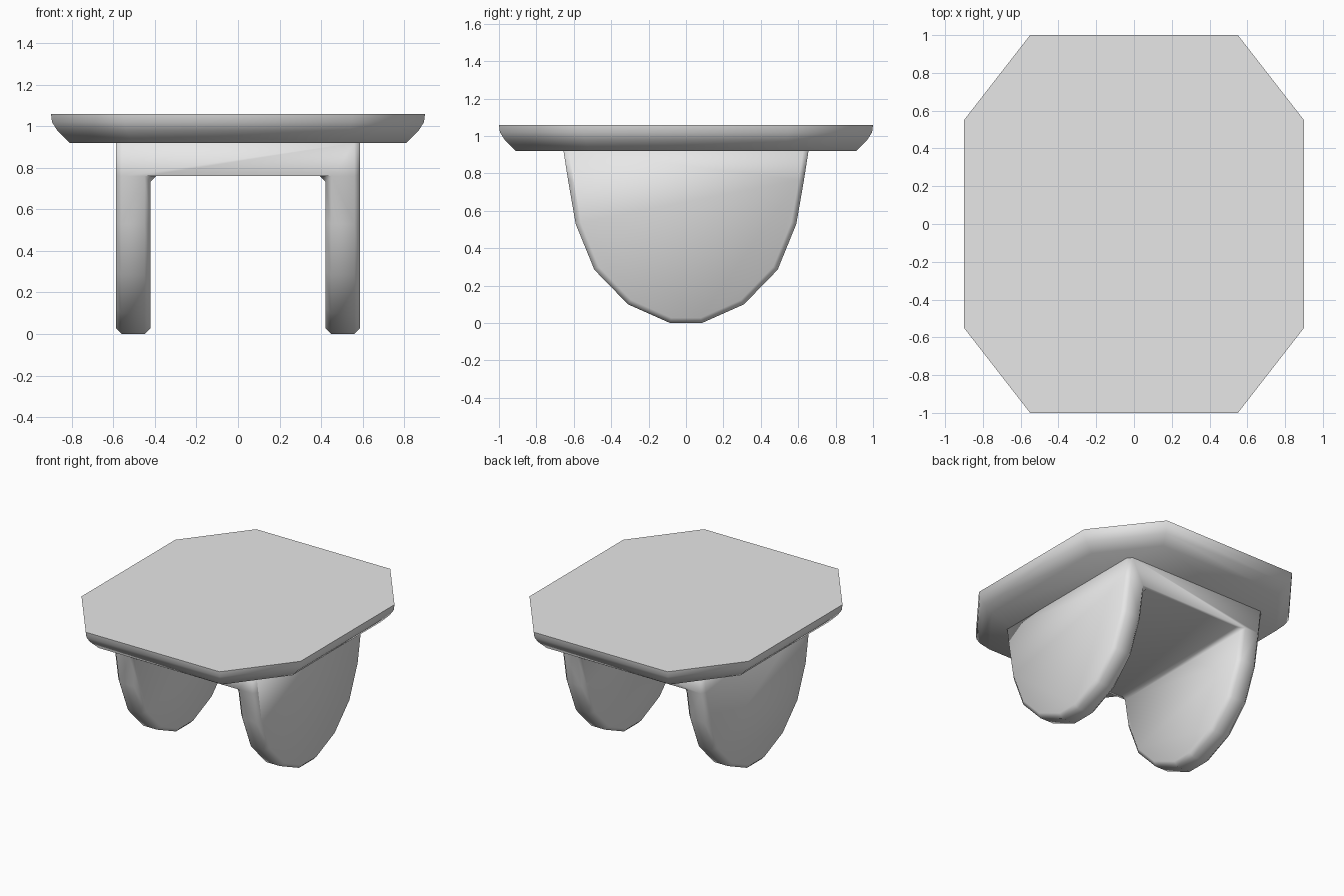
import bpy, bmesh
from math import radians

cube = bpy.data.objects.get("Cube")
if cube:
    bpy.data.objects.remove(cube, do_unlink=True)

grey = bpy.data.materials.new("light_grey")
grey.use_nodes = True
grey.diffuse_color = (0.8, 0.8, 0.8, 1)
grey.node_tree.nodes["Principled BSDF"].inputs["Base Color"].default_value = (0.8, 0.8, 0.8, 1)


def finish(bm, name):
    bmesh.ops.recalc_face_normals(bm, faces=bm.faces[:])
    mesh = bpy.data.meshes.new(name)
    bm.to_mesh(mesh)
    bm.free()
    mesh.materials.append(grey)
    obj = bpy.data.objects.new(name, mesh)
    bpy.context.collection.objects.link(obj)
    return obj


# Tabletop: an eight-sided slab whose rim curves inward underneath
def octagon(inset, z):
    flat_x, flat_y = 0.55 - 0.49 * inset, 0.55 - 0.34 * inset
    quarter = [(0.9 - inset, flat_y), (flat_x, 1 - inset)]
    half = quarter + [(-x, y) for x, y in reversed(quarter)]
    return [(x, y, z) for x, y in half + [(-x, -y) for x, y in half]]


bm = bmesh.new()
levels = [(0, 1.06), (0.005, 1.02), (0.03, 0.98), (0.09, 0.92)]
rings = [[bm.verts.new(p) for p in octagon(i, z)] for i, z in levels]
for a, b in zip(rings, rings[1:]):
    for i in range(8):
        j = (i + 1) % 8
        bm.faces.new((a[i], a[j], b[j], b[i]))
top = bm.faces.new(rings[0])
bm.faces.new(rings[-1])
for f in bm.faces:
    f.smooth = True
top.smooth = False
for e in top.edges:
    e.smooth = False
finish(bm, "tabletop")

# Base: two rounded leg panels joined by a bridge, all one bevelled shell
OUTER, INNER = 0.588, 0.422
side = [(0.655, 0.92), (0.63, 0.76), (0.59, 0.53), (0.49, 0.285), (0.31, 0.1), (0.085, 0)]
outline = side + [(-y, z) for y, z in reversed(side)]
bm = bmesh.new()
outer, inner = {}, {}
for s in (1, -1):
    outer[s] = [bm.verts.new((s * OUTER, y, z)) for y, z in outline]
    inner[s] = [bm.verts.new((s * INNER, y, z)) for y, z in outline[1:-1]]
    bm.faces.new(outer[s])
    bm.faces.new(inner[s])
    # Leg rim
    rim = outer[s][1:-1]
    for i in range(len(rim) - 1):
        bm.faces.new((rim[i], rim[i + 1], inner[s][i + 1], inner[s][i]))
# Bridge ends, underside and top
for end, below in ((0, 1), (-1, -2)):
    tip = 0 if end == 0 else -1
    bm.faces.new((outer[-1][end], outer[1][end], outer[1][below],
                  inner[1][tip], inner[-1][tip], outer[-1][below]))
bm.faces.new((inner[1][0], inner[1][-1], inner[-1][-1], inner[-1][0]))
bm.faces.new((outer[1][0], outer[1][-1], outer[-1][-1], outer[-1][0]))
bmesh.ops.recalc_face_normals(bm, faces=bm.faces[:])

# Soften every corner except those against the tabletop
corners = [e for e in bm.edges
           if e.calc_face_angle(0) > radians(50) and min(v.co.z for v in e.verts) < 0.9]
bmesh.ops.bevel(bm, geom=corners, offset=0.028, segments=1, affect='EDGES', clamp_overlap=True)
for f in bm.faces:
    f.smooth = True
finish(bm, "leg_base")
